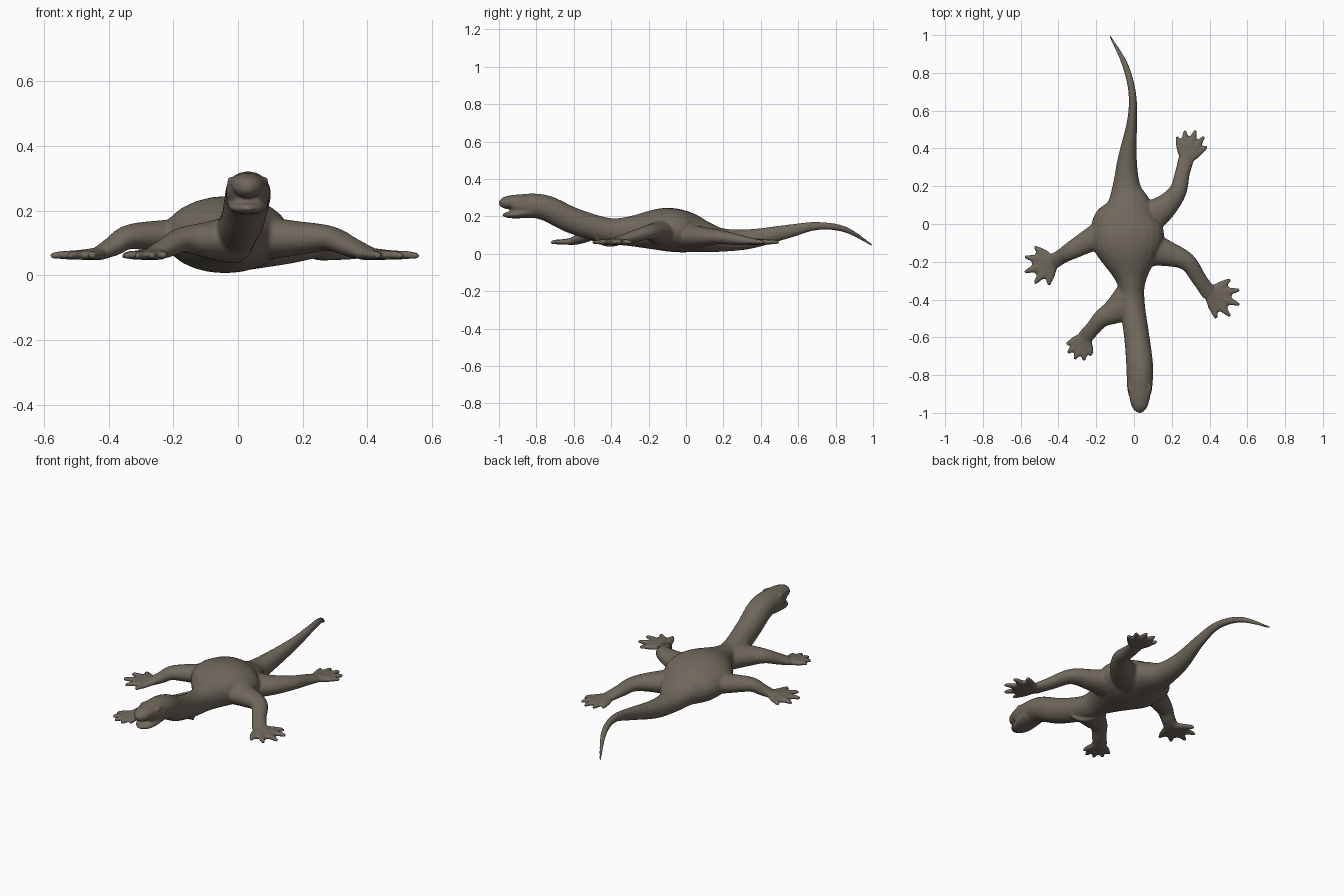
import bpy, bmesh, math
from mathutils import Vector

cube = bpy.data.objects.get("Cube")
if cube:
    bpy.data.objects.remove(cube)

skin = bpy.data.materials.new("grey brown skin")
skin.use_nodes = True
colour = (.16, .138, .108, 1)
skin.diffuse_color = colour
skin.node_tree.nodes["Principled BSDF"].inputs["Base Color"].default_value = colour


def spline(stations, steps):
    """Smoothly interpolate stations of (x, y, z, half width, half height)."""
    points = [Vector(station) for station in stations]
    before = 2 * points[0] - points[1]
    after = 2 * points[-1] - points[-2]
    points = [before, *points, after]
    path = []
    for a, b, c, d in zip(points, points[1:], points[2:], points[3:]):
        start_slope = (c - a) / 2
        end_slope = (d - b) / 2
        for step in range(steps):
            t = step / steps
            ease = t * t * (3 - 2 * t)
            path.append(b.lerp(c, ease)
                        + start_slope * t * (1 - t) ** 2
                        - end_slope * t * t * (1 - t))
    path.append(points[-2])
    return path


def loft(bm, stations, steps=6, sides=24):
    """Sweep an ellipse along the stations, keeping its width level."""
    path = spline(stations, steps)
    centres = [Vector(point[:3]) for point in path]
    last = len(path) - 1
    rings = []
    for i, point in enumerate(path):
        along = (centres[min(i + 1, last)] - centres[max(i - 1, 0)]).normalized()
        side = along.cross(Vector((0, 0, 1))).normalized()
        up = side.cross(along)
        half_width, half_height = point[3], point[4]
        ring = []
        for k in range(sides):
            angle = math.tau * k / sides
            offset = side * math.cos(angle) * half_width + up * math.sin(angle) * half_height
            ring.append(bm.verts.new(centres[i] + offset))
        rings.append(ring)
    for ring, following in zip(rings, rings[1:]):
        for k in range(sides):
            n = (k + 1) % sides
            bm.faces.new((ring[k], ring[n], following[n], following[k]))
    bm.faces.new(reversed(rings[0]))
    bm.faces.new(rings[-1])


def foot(bm, wrist, heading, spread, length, toes=5):
    """Flat webbed foot: toes fanned about the heading, with webs between them."""
    def reach(turn, distance, drop):
        angle = math.radians(heading + turn * spread / 2)
        distance *= 1 - turn * turn / 5
        return wrist + Vector((math.cos(angle) * distance, math.sin(angle) * distance, -drop))

    for i in range(2 * toes - 1):
        turn = i / (toes - 1) - 1
        is_toe = i % 2 == 0
        extent = length if is_toe else length * .7
        tip_width = .008 if is_toe else .016
        loft(bm, [(*wrist, .03, .02),
                  (*reach(turn, extent * .5, .004), .026, .015),
                  (*reach(turn, extent * .8, .004), .016, .013),
                  (*reach(turn, extent, .008), tip_width, .009)], sides=12)


def leg(bm, hip, thigh, elbow, wrist, heading, spread, length, lift=.11):
    """Sprawling leg that thins from the trunk and drops to a flat foot."""
    hip, thigh, elbow = (Vector((*spot, lift)) for spot in (hip, thigh, elbow))
    wrist = Vector((*wrist, .067))
    shin = elbow.lerp(wrist, .55)
    loft(bm, [(*hip, .11, .075), (*thigh, .07, .055), (*elbow, .048, .039),
              (*shin, .04, .031), (*wrist, .042, .021)])
    foot(bm, wrist, heading, spread, length)


bm = bmesh.new()

# Neck, trunk and tail
loft(bm, [
    (.03, -.93, .26, .05, .04),
    (.03, -.87, .26, .066, .06),
    (.03, -.75, .245, .071, .068),
    (.015, -.6, .175, .067, .07),
    (-.01, -.42, .124, .067, .068),
    (-.015, -.3, .12, .08, .08),
    (-.03, -.12, .13, .185, .115),
    (-.04, 0, .115, .185, .11),
    (-.03, .1, .09, .125, .083),
    (-.04, .2, .073, .075, .062),
    (-.035, .35, .08, .05, .052),
    (-.01, .55, .12, .026, .036),
    (-.01, .7, .148, .02, .022),
    (-.05, .85, .13, .016, .016),
    (-.128, .997, .046, .005, .006)])

# Upper snout and lower jaw, parted by the open mouth
loft(bm, [(.03, -.84, .265, .06, .055),
          (.03, -.91, .278, .056, .038),
          (.03, -.97, .272, .04, .032),
          (.03, -1, .268, .012, .012)])
loft(bm, [(.03, -.82, .23, .066, .04),
          (.03, -.9, .212, .06, .023),
          (.03, -.95, .208, .044, .017),
          (.03, -.98, .209, .012, .007)])

# Brow ridges
for side in (-1, 1):
    brow = .03 + side * .05
    loft(bm, [(brow, -.9, .29, .006, .006),
              (brow, -.87, .294, .014, .012),
              (brow, -.83, .29, .006, .006)], sides=12)

# Right front, left front, right hind and left hind legs
leg(bm, (-.01, -.4), (-.1, -.46), (-.17, -.5), (-.26, -.6),
    heading=245, spread=90, length=.13)
leg(bm, (.03, -.12), (.17, -.155), (.28, -.2), (.4, -.37),
    heading=-20, spread=110, length=.17, lift=.115)
leg(bm, (-.08, -.03), (-.2, -.07), (-.33, -.14), (-.43, -.2),
    heading=200, spread=120, length=.16, lift=.12)
leg(bm, (.02, 0), (.15, .08), (.23, .17), (.275, .34),
    heading=72, spread=80, length=.165, lift=.09)

bmesh.ops.recalc_face_normals(bm, faces=bm.faces)
mesh = bpy.data.meshes.new("lizard_body")
bm.to_mesh(mesh)
bm.free()
mesh.materials.append(skin)
body = bpy.data.objects.new("lizard_body", mesh)
bpy.context.collection.objects.link(body)

# Fuse all parts into one soft skin
fuse = body.modifiers.new("fuse", 'REMESH')
fuse.mode = 'VOXEL'
fuse.voxel_size = .007
fuse.use_smooth_shade = True
soften = body.modifiers.new("soften", 'SMOOTH')
soften.factor = .5
soften.iterations = 5
